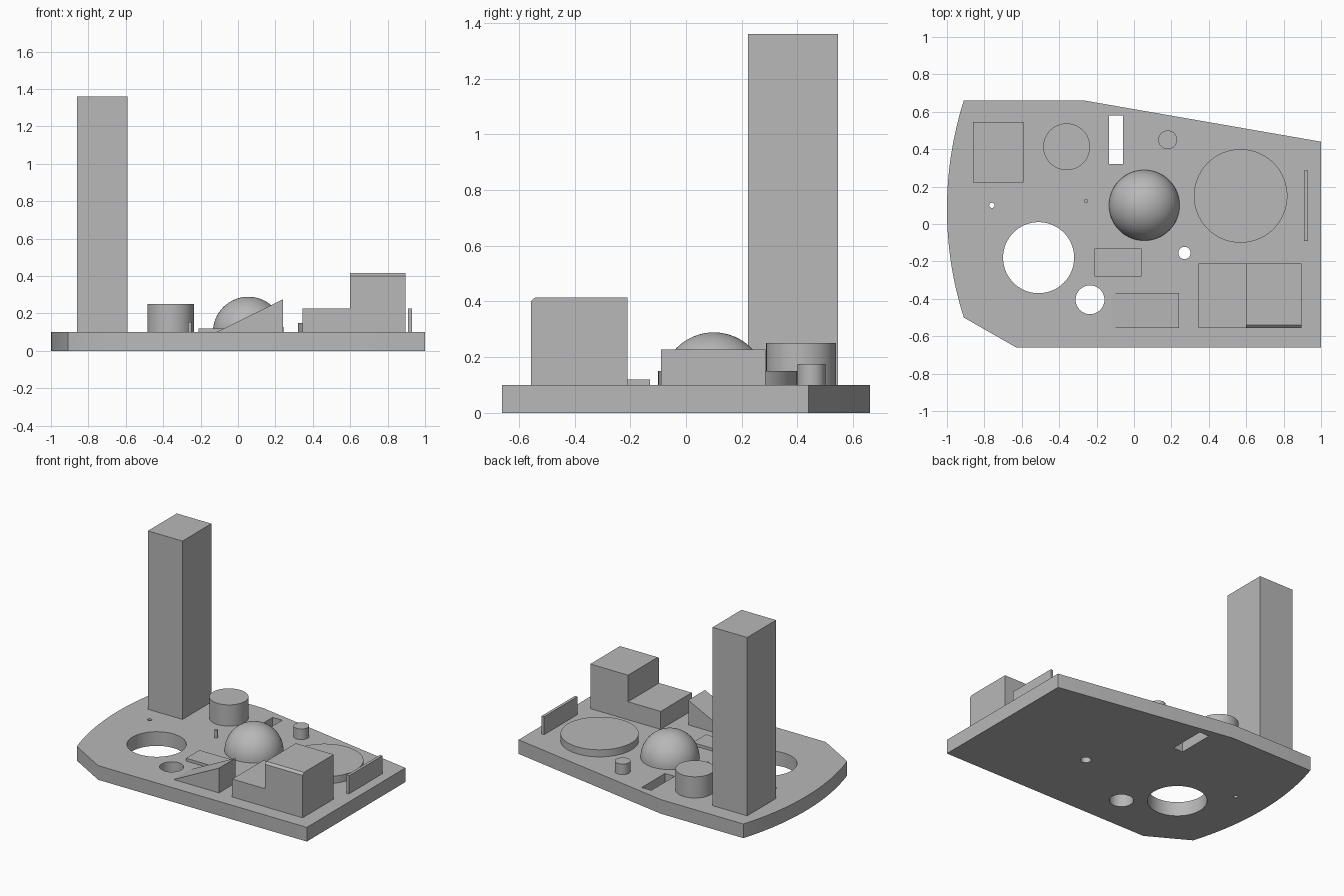
import bpy, bmesh, math
from mathutils import Vector

if "Cube" in bpy.data.objects:
    bpy.data.objects.remove(bpy.data.objects["Cube"], do_unlink=True)

GREY = (0.48, 0.48, 0.48, 1)
mat = bpy.data.materials.new("plain grey")
mat.use_nodes = True
mat.diffuse_color = GREY
mat.node_tree.nodes["Principled BSDF"].inputs["Base Color"].default_value = GREY

TOP = 0.10  # upper face of the base plate


def finish(name, bm):
    """Turn a bmesh into a named object with the shared material."""
    bmesh.ops.recalc_face_normals(bm, faces=bm.faces)
    mesh = bpy.data.meshes.new(name)
    bm.to_mesh(mesh)
    bm.free()
    mesh.materials.append(mat)
    ob = bpy.data.objects.new(name, mesh)
    bpy.context.collection.objects.link(ob)
    return ob


def smooth(ob):
    bpy.ops.object.select_all(action='DESELECT')
    ob.select_set(True)
    bpy.context.view_layer.objects.active = ob
    bpy.ops.object.shade_smooth_by_angle(angle=math.radians(30))


def extrude(name, points, offset):
    """Extrude a closed 3D profile along an offset."""
    bm = bmesh.new()
    face = bm.faces.new([bm.verts.new(p) for p in points])
    out = bmesh.ops.extrude_face_region(bm, geom=[face])
    verts = [g for g in out["geom"] if isinstance(g, bmesh.types.BMVert)]
    bmesh.ops.translate(bm, verts=verts, vec=Vector(offset))
    return finish(name, bm)


def box(name, x0, x1, y0, y1, z1, z0=TOP):
    return extrude(name, [(x0, y0, z0), (x1, y0, z0), (x1, y1, z0), (x0, y1, z0)],
                   (0, 0, z1 - z0))


def cylinder(name, x, y, r, z1, z0=TOP, sides=64):
    ring = [(x + r * math.cos(2 * math.pi * i / sides),
             y + r * math.sin(2 * math.pi * i / sides), z0) for i in range(sides)]
    ob = extrude(name, ring, (0, 0, z1 - z0))
    smooth(ob)
    return ob


# Base plate with a bowed left-hand end
radius, cx, cy = 1.914, 0.914, 0.08
half = math.asin(0.58 / radius)
bow = [(cx - radius * math.cos(a), cy - radius * math.sin(a), 0)
       for a in (half - 2 * half * i / 32 for i in range(33))]
outline = bow + [(-0.265, 0.66, 0), (1, 0.44, 0), (1, -0.66, 0), (-0.63, -0.66, 0)]
plate = extrude("base_plate", outline, (0, 0, TOP))

# Through holes and slot
cutters = [cylinder("hole_cutter", x, y, r, 0.2, -0.1) for x, y, r in (
    (-0.51, -0.18, 0.19), (-0.235, -0.405, 0.077),
    (0.27, -0.155, 0.033), (-0.76, 0.10, 0.014))]
cutters.append(box("slot_cutter", -0.135, -0.06, 0.32, 0.58, 0.2, -0.1))
for c in cutters:
    mod = plate.modifiers.new("cut", 'BOOLEAN')
    mod.operation = 'DIFFERENCE'
    mod.solver = 'EXACT'
    mod.object = c
bpy.context.view_layer.update()
cut_mesh = bpy.data.meshes.new_from_object(
    plate.evaluated_get(bpy.context.evaluated_depsgraph_get()))
plate.modifiers.clear()
plate.data = cut_mesh
for c in cutters:
    bpy.data.objects.remove(c, do_unlink=True)
smooth(plate)

# Square-cornered blocks
box("tower", -0.86, -0.59, 0.223, 0.545, 1.36)
box("thin_wall", 0.91, 0.93, -0.09, 0.285, 0.227)
box("flat_pad", -0.21, 0.04, -0.28, -0.13, 0.12)
box("low_step", 0.345, 0.60, -0.557, -0.21, 0.227)

# Tall step with a chamfered front edge
extrude("tall_step", [(0.60, -0.557, TOP), (0.60, -0.21, TOP), (0.60, -0.21, 0.415),
                      (0.60, -0.541, 0.415), (0.60, -0.557, 0.40)], (0.295, 0, 0))

# Ramp rising to the right
extrude("ramp", [(-0.115, -0.555, TOP), (0.24, -0.555, TOP), (0.24, -0.555, 0.275)],
        (0, 0.187, 0))

# Round posts and disc
cylinder("drum", -0.36, 0.413, 0.125, 0.25)
cylinder("short_post", 0.18, 0.45, 0.05, 0.175)
cylinder("wide_disc", 0.57, 0.15, 0.25, 0.15, sides=96)
cylinder("pin", -0.257, 0.123, 0.011, 0.155, sides=24)

# Dome
bm = bmesh.new()
bmesh.ops.create_uvsphere(bm, u_segments=64, v_segments=32, radius=0.189)
bmesh.ops.bisect_plane(bm, geom=bm.verts[:] + bm.edges[:] + bm.faces[:], dist=1e-5,
                       plane_co=(0, 0, 0), plane_no=(0, 0, -1), clear_outer=True)
bmesh.ops.holes_fill(bm, edges=[e for e in bm.edges if e.is_boundary])
bmesh.ops.translate(bm, verts=bm.verts, vec=(0.055, 0.10, TOP))
smooth(finish("dome", bm))
